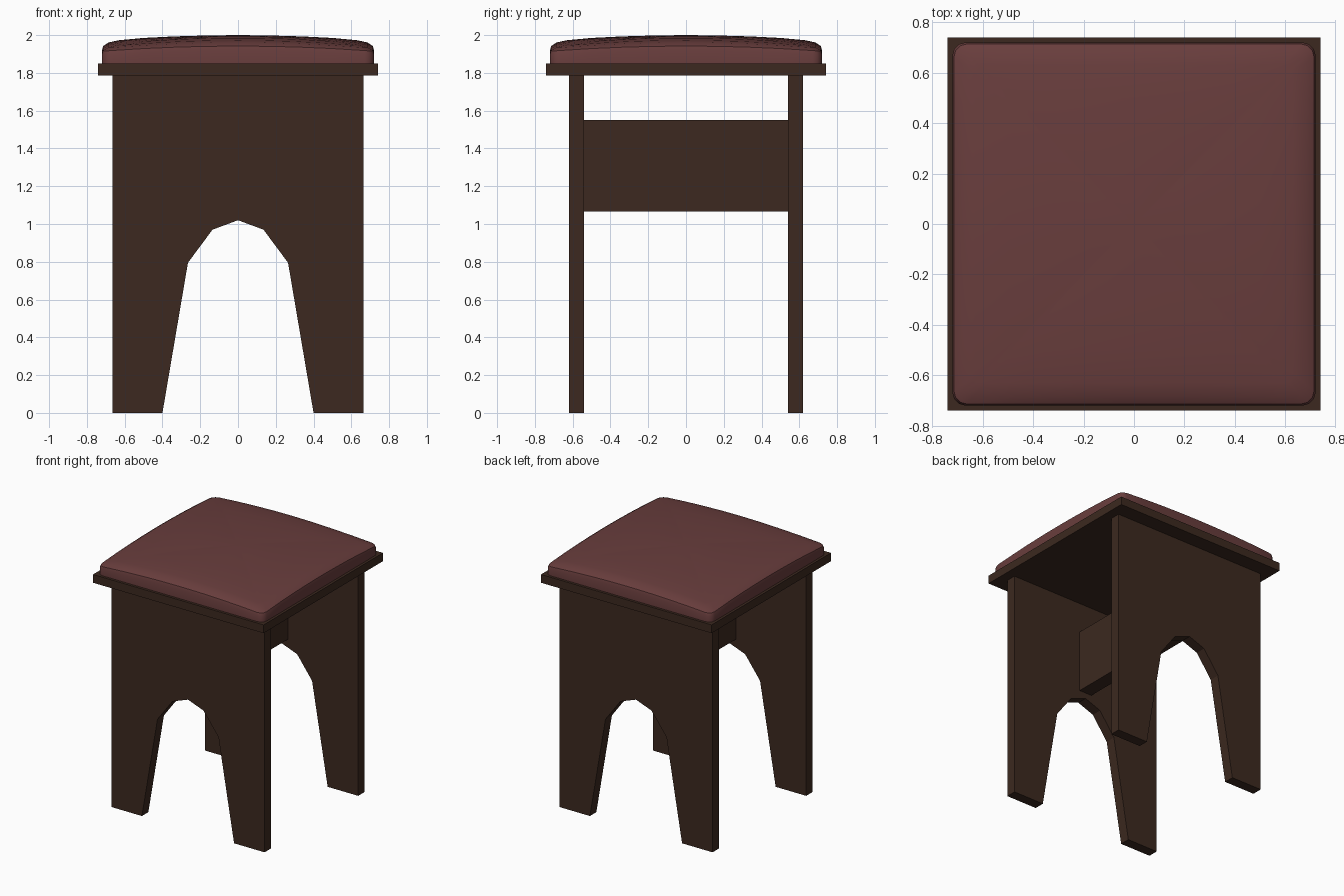
import bpy, bmesh, math

if "Cube" in bpy.data.objects:
    bpy.data.objects.remove(bpy.data.objects["Cube"])


def material(name, rgb):
    m = bpy.data.materials.new(name)
    m.diffuse_color = (*rgb, 1)
    m.use_nodes = True
    m.node_tree.nodes["Principled BSDF"].inputs["Base Color"].default_value = m.diffuse_color
    return m


wood = material("dark_wood", (0.045, 0.022, 0.014))
leather = material("red_upholstery", (0.14, 0.047, 0.046))


def finish(name, bm, mat):
    bmesh.ops.recalc_face_normals(bm, faces=bm.faces)
    me = bpy.data.meshes.new(name)
    bm.to_mesh(me)
    bm.free()
    me.materials.append(mat)
    ob = bpy.data.objects.new(name, me)
    bpy.context.collection.objects.link(ob)
    return ob


def box(name, lo, hi, mat):
    bm = bmesh.new()
    bmesh.ops.create_cube(bm, size=1)
    for v in bm.verts:
        v.co = [(a + b) / 2 + c * (b - a) for a, b, c in zip(lo, hi, v.co)]
    return finish(name, bm, mat)


# Arched leg panels: half profile mirrored, then extruded in y
half = [(0.135, 0.97), (0.265, 0.795), (0.40, 0), (0.665, 0), (0.665, 1.785)]
profile = [(0, 1.02)] + half + [(-x, z) for x, z in reversed(half)]


def leg_panel(name, y0, y1):
    bm = bmesh.new()
    face = bm.faces.new([bm.verts.new((x, y0, z)) for x, z in profile])
    ext = bmesh.ops.extrude_face_region(bm, geom=[face])
    for v in ext["geom"]:
        if isinstance(v, bmesh.types.BMVert):
            v.co.y = y1
    return finish(name, bm, wood)


leg_panel("front_leg_panel", -0.62, -0.54)
leg_panel("back_leg_panel", 0.54, 0.62)

# Stretcher between the panels and the seat board
box("stretcher", (-0.055, -0.54, 1.065), (0.055, 0.54, 1.55), wood)
box("seat_board", (-0.74, -0.74, 1.785), (0.74, 0.74, 1.85), wood)


# Domed cushion: stacked rounded-square rings, lower at the corners
def rounded_square(h, r, side=8, corner=3):
    pts = []
    for q in range(4):
        c, s = math.cos(q * math.pi / 2), math.sin(q * math.pi / 2)
        quarter = [(h, -(h - r) + 2 * (h - r) * i / side) for i in range(side)]
        for i in range(corner):
            a = math.pi / 2 * i / corner
            quarter.append((h - r + r * math.cos(a), h - r + r * math.sin(a)))
        pts += [(x * c - y * s, x * s + y * c) for x, y in quarter]
    return pts


# half size, corner radius, z at side middle, z at corner
rings = [(0.72, 0.05, 1.85, 1.85), (0.72, 0.05, 1.92, 1.895),
         (0.714, 0.05, 1.942, 1.915), (0.685, 0.045, 1.961, 1.932),
         (0.63, 0.04, 1.973, 1.945), (0.50, 0.03, 1.985, 1.967),
         (0.34, 0.02, 1.993, 1.984), (0.17, 0.01, 1.998, 1.995)]

bm = bmesh.new()
loops = []
for h, r, zm, zc in rings:
    loops.append([bm.verts.new((x, y, zm + (zc - zm) * (min(abs(x), abs(y)) / h) ** 2))
                  for x, y in rounded_square(h, r)])
n = len(loops[0])
for a, b in zip(loops, loops[1:]):
    for i in range(n):
        j = (i + 1) % n
        bm.faces.new((a[i], a[j], b[j], b[i]))
top = bm.verts.new((0, 0, 2))
for i in range(n):
    bm.faces.new((loops[-1][i], loops[-1][(i + 1) % n], top))
bm.faces.new(loops[0])
cushion = finish("seat_cushion", bm, leather)
bpy.ops.object.select_all(action="DESELECT")
cushion.select_set(True)
bpy.context.view_layer.objects.active = cushion
bpy.ops.object.shade_smooth_by_angle(angle=math.radians(35))
